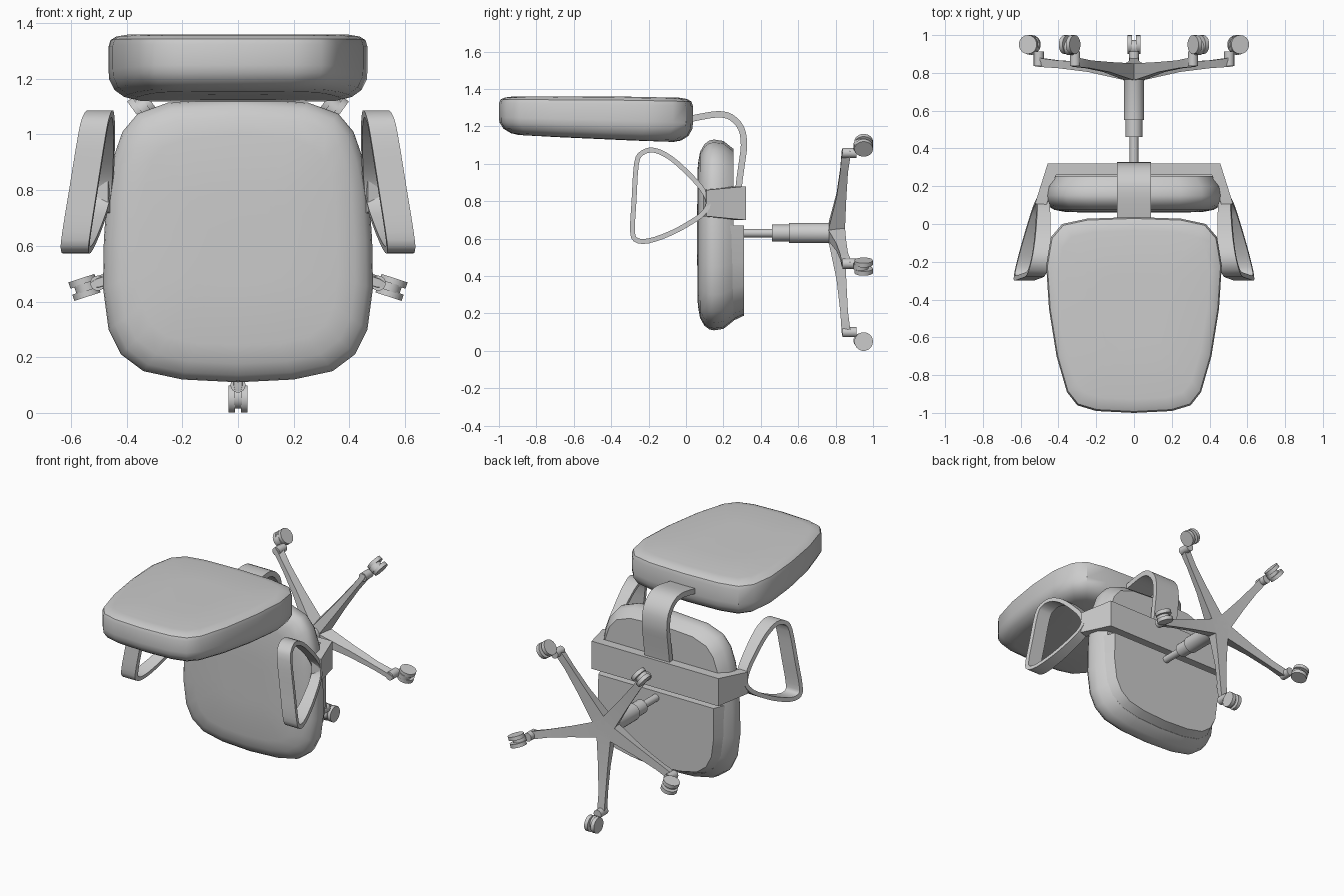
import bpy, bmesh, math
from mathutils import Vector, Matrix

if "Cube" in bpy.data.objects:
    bpy.data.objects.remove(bpy.data.objects["Cube"])


def finish(name, bm, angle=35):
    bmesh.ops.recalc_face_normals(bm, faces=bm.faces)
    me = bpy.data.meshes.new(name)
    bm.to_mesh(me)
    bm.free()
    ob = bpy.data.objects.new(name, me)
    bpy.context.collection.objects.link(ob)
    bpy.ops.object.select_all(action='DESELECT')
    ob.select_set(True)
    bpy.context.view_layer.objects.active = ob
    bpy.ops.object.shade_smooth_by_angle(angle=math.radians(angle))
    return ob


def add_loft(bm, rings, closed=False):
    """Skin equal-sized rings; cap the ends or join last to first."""
    vr = [[bm.verts.new(p) for p in r] for r in rings]
    n = len(vr[0])
    pairs = list(zip(vr, vr[1:])) + ([(vr[-1], vr[0])] if closed else [])
    for a, b in pairs:
        for i in range(n):
            j = (i + 1) % n
            bm.faces.new((a[i], a[j], b[j], b[i]))
    if not closed:
        bm.faces.new(vr[0])
        bm.faces.new(vr[-1])


def loft(name, rings, closed=False, angle=35):
    bm = bmesh.new()
    add_loft(bm, rings, closed)
    return finish(name, bm, angle)


def mirrored(half):
    return half + [(-x, v) for x, v in reversed(half) if x > 1e-6]


def smooth_path(pts, closed, sub=3):
    """Catmull-Rom subdivision of a 2D path."""
    n, out = len(pts), []
    for i in range(n if closed else n - 1):
        idx = [i - 1, i, i + 1, i + 2]
        idx = [k % n if closed else min(max(k, 0), n - 1) for k in idx]
        p = [Vector(pts[k]) for k in idx]
        for s in range(sub):
            t = s / sub
            out.append(0.5 * (2 * p[1] + (p[2] - p[0]) * t
                       + (2 * p[0] - 5 * p[1] + 4 * p[2] - p[3]) * t * t
                       + (3 * p[1] - p[0] - 3 * p[2] + p[3]) * t ** 3))
    return out if closed else out + [Vector(pts[-1])]


def strip(name, pts, thick, place, closed=False):
    """Flat band following a 2D path; place(u, v, side) gives the 3D point."""
    n, rings = len(pts), []
    for i, p in enumerate(pts):
        a = pts[i - 1] if closed or i else p
        b = pts[(i + 1) % n] if closed or i < n - 1 else p
        d1 = (p - a).normalized() if p != a else (b - p).normalized()
        d2 = (b - p).normalized() if p != b else d1
        t = (d1 + d2).normalized()
        nrm = Vector((-t.y, t.x)) * (thick / 2 / max(t.dot(d1), 0.5))
        o, q = p + nrm, p - nrm
        rings.append([place(o.x, o.y, -1), place(o.x, o.y, 1),
                      place(q.x, q.y, 1), place(q.x, q.y, -1)])
    return loft(name, rings, closed)


# seat cushion, facing -y
seat = mirrored([(0, .11), (.2, .12), (.34, .15), (.42, .21), (.465, .3),
                 (.485, .45), (.482, .62), (.47, .8), (.45, .91),
                 (.415, 1.01), (.36, 1.075), (.25, 1.115), (0, 1.13)])
loft("seat_cushion", [[(x * s, y, .62 + (z - .62) * s) for x, z in seat]
     for s, y in ((.3, .06), (.74, .063), (.87, .075), (.95, .098), (.99, .125),
                  (1, .15), (.985, .20), (.9, .255))])

# seat underside shell, covering the front half
shell = mirrored([p for p in seat[:6]] + [(.483, .67)])
loft("seat_shell", [[(x * s, y, .67 + (z - .67) * s) for x, z in shell]
     for s, y in ((.985, .16), (.86, .31))])

# backrest cushion, tilted on its lower face
back = mirrored([(0, -1), (.2, -.99), (.3, -.96), (.355, -.89), (.41, -.7),
                 (.45, -.45), (.465, -.22), (.44, -.07), (.38, 0),
                 (.25, .028), (0, .037)])


def back_point(x, y, s, f):
    x, y = x * s, -.48 + (y + .48) * s
    low = 1.112 - .045 * y
    high = 1.36 - .02 * max(0, y + .35)
    return x, y, low + (high - low) * f


loft("backrest_cushion", [[back_point(x, y, s, f) for x, y in back]
     for s, f in ((.4, 0), (.8, .01), (.88, .05), (.955, .16), (.995, .32),
                  (1, .45), (1, .82), (.985, .92), (.94, .975), (.86, 1), (.4, 1))])

# curved bar joining backrest and seat
bar = smooth_path([(0, 1.235), (.07, 1.25), (.17, 1.265), (.24, 1.25), (.295, 1.19),
                   (.31, 1.1), (.298, 1.0), (.28, .86), (.275, .72)], False)
strip("backrest_bar", bar, .034, lambda y, z, s: (s * .09, y, z))

# crossbar with angled ends
cross = [Vector(p) for p in ((-.495, .1), (-.435, .29), (.435, .29), (.495, .1))]
strip("arm_crossbar", cross, .06,
      lambda x, y, s: (x, y, .79 + s * (.09 if y > .2 else .07)))

# armrest loops, leaning outwards
loop = smooth_path([(.12, .79), (.09, .86), (.02, .94), (-.08, 1.03), (-.17, 1.073),
                    (-.235, 1.058), (-.265, 1.0), (-.278, .8), (-.286, .65),
                    (-.27, .595), (-.2, .588), (-.08, .63), (.03, .69), (.09, .735)], True)
for side, label in ((1, "right"), (-1, "left")):
    def arm_place(y, z, s, side=side):
        mid = .49 - .175 * (y - .1) - .15 * (z - .79)
        return side * (mid + s * (.046 - .014 * (y + .2) / .32)), y, z
    strip("armrest_" + label, loop, .026, arm_place, True)


def circle_y(r, y, n=20):
    return [(r * math.cos(2 * math.pi * i / n), y, .63 + r * math.sin(2 * math.pi * i / n))
            for i in range(n)]


# telescopic gas lift and hub
loft("gas_lift", [circle_y(r, y) for r, y in (
    (.023, .24), (.023, .46), (.045, .46), (.045, .55), (.054, .55),
    (.054, .76), (.06, .78), (.06, .845))])


def cylinder(bm, r, depth, matrix, n=18):
    bmesh.ops.create_cone(bm, cap_ends=True, segments=n, radius1=r, radius2=r,
                          depth=depth, matrix=matrix)


# five star legs with twin-wheel casters, built pointing along x then turned
for k in range(5):
    turn = Matrix.Translation((0, 0, .63)) @ Matrix.Rotation(
        math.radians(90 + 72 * k), 4, 'Y')
    bm = bmesh.new()
    add_loft(bm, [[(r, yb, -w), (r, yb, w), (r, yt, .6 * w), (r, yt, -.6 * w)]
                  for r, w, yt, yb in ((0, .055, .757, .85), (.06, .05, .765, .85),
                                       (.25, .034, .805, .857), (.42, .025, .825, .866),
                                       (.53, .025, .832, .88), (.552, .016, .836, .88))])
    bm.transform(turn)
    finish("star_leg_%d" % (k + 1), bm)

    bm = bmesh.new()
    cylinder(bm, .027, .075, Matrix.Translation((.53, .875, 0)) @ Matrix.Rotation(math.pi / 2, 4, 'X'))
    cylinder(bm, .04, .03, Matrix.Translation((.575, .935, 0)))
    for s in (-1, 1):
        cylinder(bm, .05, .024, Matrix.Translation((.58, .95, s * .023)))
    bm.transform(turn)
    finish("caster_%d" % (k + 1), bm)
